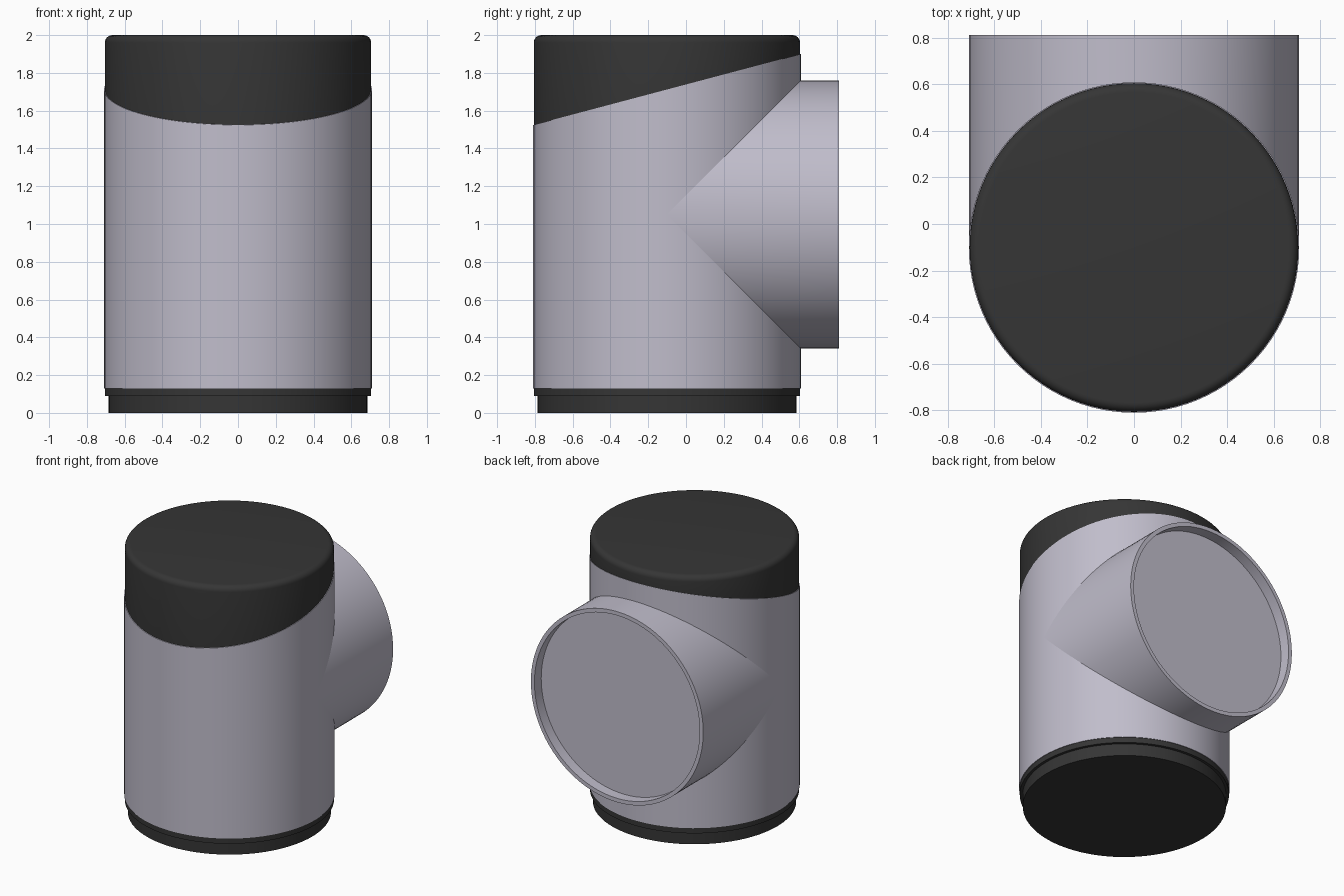
import bpy
import bmesh
from math import sin, cos, pi, radians

cube = bpy.data.objects.get("Cube")
if cube:
    bpy.data.objects.remove(cube, do_unlink=True)

SEGMENTS = 96
AXIS_Y = -0.101      # centre line of the upright body
BRANCH_Z = 1.05      # centre line of the rear branch
R_BODY = 0.709
R_DARK = 0.705
ANGLES = [2 * pi * i / SEGMENTS for i in range(SEGMENTS)]


def material(name, color):
    mat = bpy.data.materials.new(name)
    mat.use_nodes = True
    mat.diffuse_color = color
    mat.node_tree.nodes["Principled BSDF"].inputs["Base Color"].default_value = color
    return mat


grey = material("lilac_grey", (0.53, 0.51, 0.6, 1))
dark = material("charcoal", (0.036, 0.036, 0.036, 1))


def upright_ring(radius, height):
    """Ring around the body axis; height is a function of y."""
    ring = []
    for t in ANGLES:
        y = AXIS_Y + radius * sin(t)
        ring.append((radius * cos(t), y, height(y)))
    return ring


def branch_ring(radius, depth):
    """Ring around the branch axis; depth is a function of the angle."""
    return [(radius * cos(t), depth(t), BRANCH_Z - radius * sin(t)) for t in ANGLES]


def level(value):
    return lambda _: value


def loft(name, rings, mat, cap_start=False, cap_end=False):
    bm = bmesh.new()
    loops = [[bm.verts.new(p) for p in ring] for ring in rings]
    for a, b in zip(loops, loops[1:]):
        for i in range(SEGMENTS):
            j = (i + 1) % SEGMENTS
            bm.faces.new((a[i], a[j], b[j], b[i]))
    if cap_start:
        bm.faces.new(loops[0][::-1])
    if cap_end:
        bm.faces.new(loops[-1])
    mesh = bpy.data.meshes.new(name)
    bm.to_mesh(mesh)
    bm.free()
    mesh.materials.append(mat)
    obj = bpy.data.objects.new(name, mesh)
    bpy.context.collection.objects.link(obj)
    bpy.ops.object.select_all(action='DESELECT')
    obj.select_set(True)
    bpy.context.view_layer.objects.active = obj
    bpy.ops.object.shade_smooth_by_angle(angle=radians(30))
    return obj


def slope(y):
    """Sloping seam between body and lid, rising toward the back."""
    return 1.712 + 0.265 * (y - AXIS_Y)


# Upright body
loft("body", [upright_ring(R_BODY, level(0.13)), upright_ring(R_BODY, slope)], grey,
     cap_start=True, cap_end=True)

# Lid with sloping lower edge and rounded top edge
ROUND = 0.04
lid = [upright_ring(R_DARK, slope)]
for k in range(7):
    a = k * pi / 12
    lid.append(upright_ring(R_DARK - ROUND * (1 - cos(a)), level(2 - ROUND + ROUND * sin(a))))
loft("lid", lid, dark, cap_end=True)

# Foot with a stepped collar
loft("foot", [upright_ring(0.685, level(0)), upright_ring(0.685, level(0.09)),
              upright_ring(R_DARK, level(0.09)), upright_ring(R_DARK, level(0.13))],
     dark, cap_start=True)

# Rear branch mitred onto the body, with a recessed end
loft("rear_branch", [branch_ring(R_BODY, lambda t: AXIS_Y + R_BODY * abs(sin(t))),
                     branch_ring(R_BODY, level(0.81)),
                     branch_ring(0.68, level(0.81)),
                     branch_ring(0.68, level(0.73))], grey, cap_end=True)
